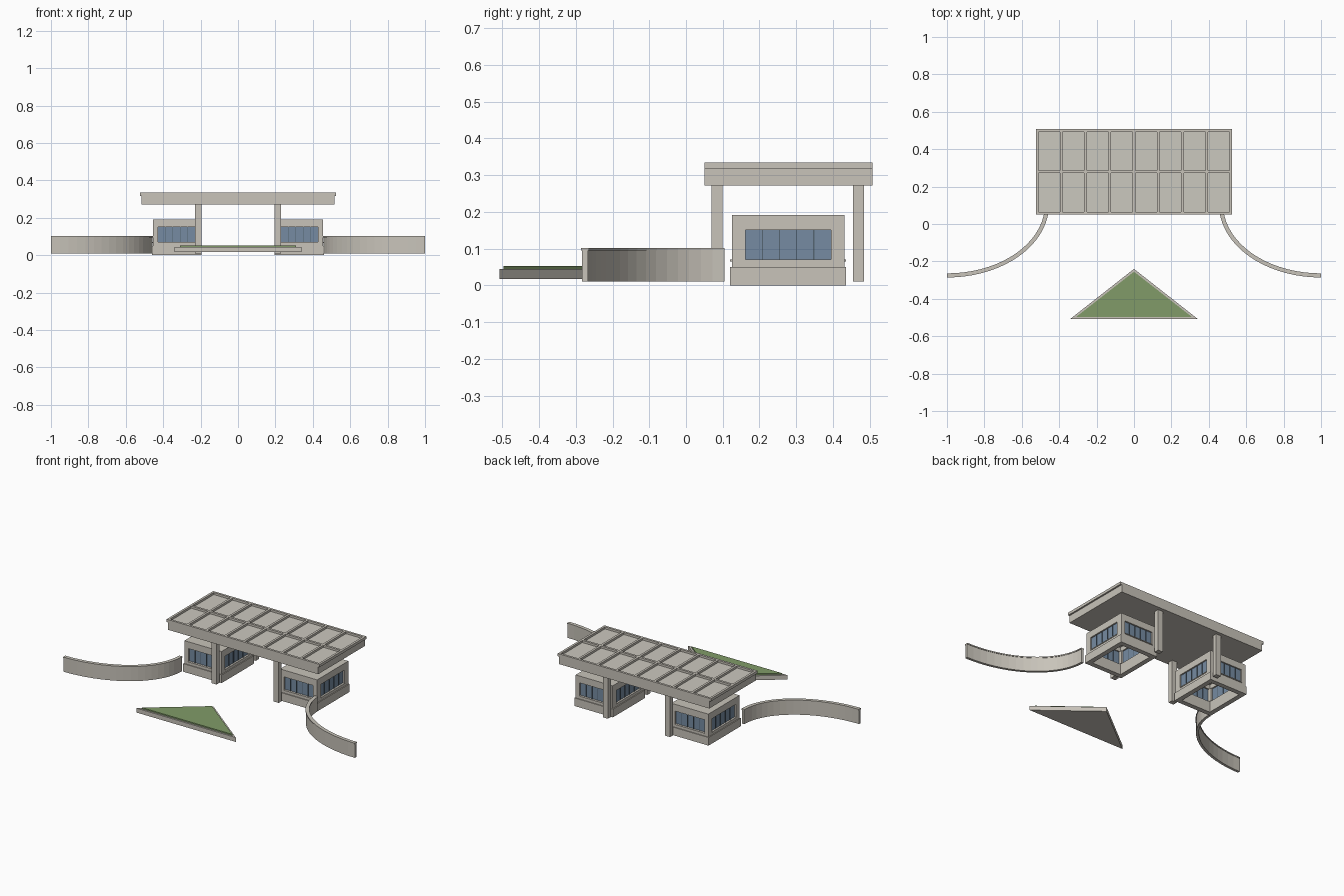
import bpy, bmesh, math
from mathutils import Matrix, Vector

old = bpy.data.objects.get("Cube")
if old:
    bpy.data.objects.remove(old, do_unlink=True)


def material(name, rgb):
    m = bpy.data.materials.new(name)
    m.use_nodes = True
    m.diffuse_color = (*rgb, 1)
    m.node_tree.nodes["Principled BSDF"].inputs["Base Color"].default_value = (*rgb, 1)
    return m


STONE = material("warm concrete", (0.58, 0.55, 0.49))
PANEL = material("pale roof panel", (0.60, 0.58, 0.52))
GLASS = material("blue glass", (0.18, 0.26, 0.36))
BAR = material("dark window bar", (0.09, 0.13, 0.17))
GRASS = material("lawn green", (0.22, 0.33, 0.14))


def finish(name, bm, mat):
    bmesh.ops.recalc_face_normals(bm, faces=bm.faces)
    mesh = bpy.data.meshes.new(name)
    bm.to_mesh(mesh)
    bm.free()
    mesh.materials.append(mat)
    obj = bpy.data.objects.new(name, mesh)
    bpy.context.collection.objects.link(obj)
    return obj


def boxes(name, spans, mat):
    """One object from boxes, each given as (x0, x1, y0, y1, z0, z1)."""
    bm = bmesh.new()
    for x0, x1, y0, y1, z0, z1 in spans:
        mid = Vector((x0 + x1, y0 + y1, z0 + z1)) / 2
        size = (abs(x1 - x0), y1 - y0, z1 - z0, 1)
        bmesh.ops.create_cube(bm, size=1, matrix=Matrix.Translation(mid) @ Matrix.Diagonal(size))
    return finish(name, bm, mat)


def prism(name, outline, z0, z1, mat):
    bm = bmesh.new()
    face = bm.faces.new([bm.verts.new((x, y, z0)) for x, y in outline])
    top = bmesh.ops.extrude_face_region(bm, geom=[face])["geom"]
    for v in top:
        if isinstance(v, bmesh.types.BMVert):
            v.co.z = z1
    return finish(name, bm, mat)


def ring(cx, cy, hx, hy, t, z0, z1):
    """Four wall spans around a rectangle, open in the middle."""
    return [(cx - hx, cx + hx, cy - hy, cy - hy + t, z0, z1),
            (cx - hx, cx + hx, cy + hy - t, cy + hy, z0, z1),
            (cx - hx, cx - hx + t, cy - hy + t, cy + hy - t, z0, z1),
            (cx + hx - t, cx + hx, cy - hy + t, cy + hy - t, z0, z1)]


# Roof: slab, wider upper tray and raised ribs around sunken panels
RX, Y0, Y1, RIB = 0.525, 0.05, 0.507, 0.014
COLS, ROWS = 8, 2
boxes("roof_slab", [(-0.515, 0.515, Y0, Y1, 0.272, 0.318)], STONE)
ribs = []
for i in range(COLS + 1):
    x = -RX + i * (2 * RX - RIB) / COLS
    ribs.append((x, x + RIB, Y0, Y1, 0.318, 0.335))
for j in range(ROWS + 1):
    y = Y0 + j * (Y1 - Y0 - RIB) / ROWS
    ribs.append((-RX, RX, y, y + RIB, 0.318, 0.335))
boxes("roof_ribs", ribs, STONE)
boxes("roof_panels", [(-RX + RIB, RX - RIB, Y0 + RIB, Y1 - RIB, 0.317, 0.322)], PANEL)

# Both sides: columns, booth and curved wall
CY, HX, HY = 0.278, 0.127, 0.153
WX, WY, WZ0, WZ1, T = 0.1, 0.116, 0.07, 0.15, 0.022
PANES = 5
for s, side in ((1, "left"), (-1, "right")):
    cx = s * 0.328

    # Columns
    for label, y in (("front", 0.07), ("back", 0.455)):
        boxes(f"{side}_{label}_column",
              [(s * 0.213 - 0.017, s * 0.213 + 0.017, y, y + 0.03, 0.01, 0.274)], STONE)

    # Booth shell, open underneath, with a window gap in each wall
    shell = ring(cx, CY, HX, HY, T, 0.05, WZ0) + ring(cx, CY, HX, HY, T, WZ1, 0.19)
    for dx in (-1, 1):
        for dy in (-1, 1):
            px, py = sorted((dx * WX, dx * HX)), sorted((dy * WY, dy * HY))
            shell.append((cx + px[0], cx + px[1], CY + py[0], CY + py[1], WZ0, WZ1))
    shell.append((cx - HX, cx + HX, CY - HY, CY + HY, 0.178, 0.192))
    boxes(f"{side}_booth_walls", shell, STONE)
    boxes(f"{side}_booth_plinth", ring(cx, CY, HX + 0.005, HY + 0.005, 0.03, 0, 0.05), STONE)

    # Window sills
    sills = []
    for d in (-1, 1):
        y, x = CY + d * (HY - 0.003), cx + d * (HX - 0.003)
        sills.append((cx - WX, cx + WX, y - 0.008, y + 0.008, 0.065, 0.07))
        sills.append((x - 0.006, x + 0.006, CY - WY, CY + WY, 0.065, 0.07))
    boxes(f"{side}_window_sills", sills, STONE)

    # Glass and upright bars on all four walls
    boxes(f"{side}_booth_glass",
          ring(cx, CY, HX - 0.009, HY - 0.009, 0.005, WZ0 - 0.002, WZ1 + 0.002), GLASS)
    bars = []
    for d in (-1, 1):
        for k in range(1, PANES):
            x = cx - WX + 2 * WX * k / PANES
            y = CY - WY + 2 * WY * k / PANES
            gy, gx = CY + d * (HY - 0.0105), cx + d * (HX - 0.0105)
            bars.append((x - 0.0015, x + 0.0015, gy - 0.005, gy + 0.005, WZ0, WZ1))
            bars.append((gx - 0.005, gx + 0.005, y - 0.0015, y + 0.0015, WZ0, WZ1))
    boxes(f"{side}_window_bars", bars, BAR)

    # Quarter-ellipse garden wall with a slightly wider coping
    def arc_band(half):
        def arc(off):
            return [(s * (1 - (0.535 + off) * math.cos(a)), 0.105 - (0.38 + off) * math.sin(a))
                    for a in (math.pi / 2 * i / 18 for i in range(19))]
        return arc(half) + arc(-half)[::-1]
    prism(f"{side}_curved_wall", arc_band(0.008), 0.01, 0.095, STONE)
    prism(f"{side}_wall_coping", arc_band(0.011), 0.095, 0.102, STONE)

# Triangular planter with lawn
prism("planter_base", [(-0.34, -0.507), (0.34, -0.507), (0, -0.24)], 0.018, 0.045, STONE)
prism("planter_lawn", [(-0.31, -0.497), (0.31, -0.497), (0, -0.255)], 0.045, 0.053, GRASS)
